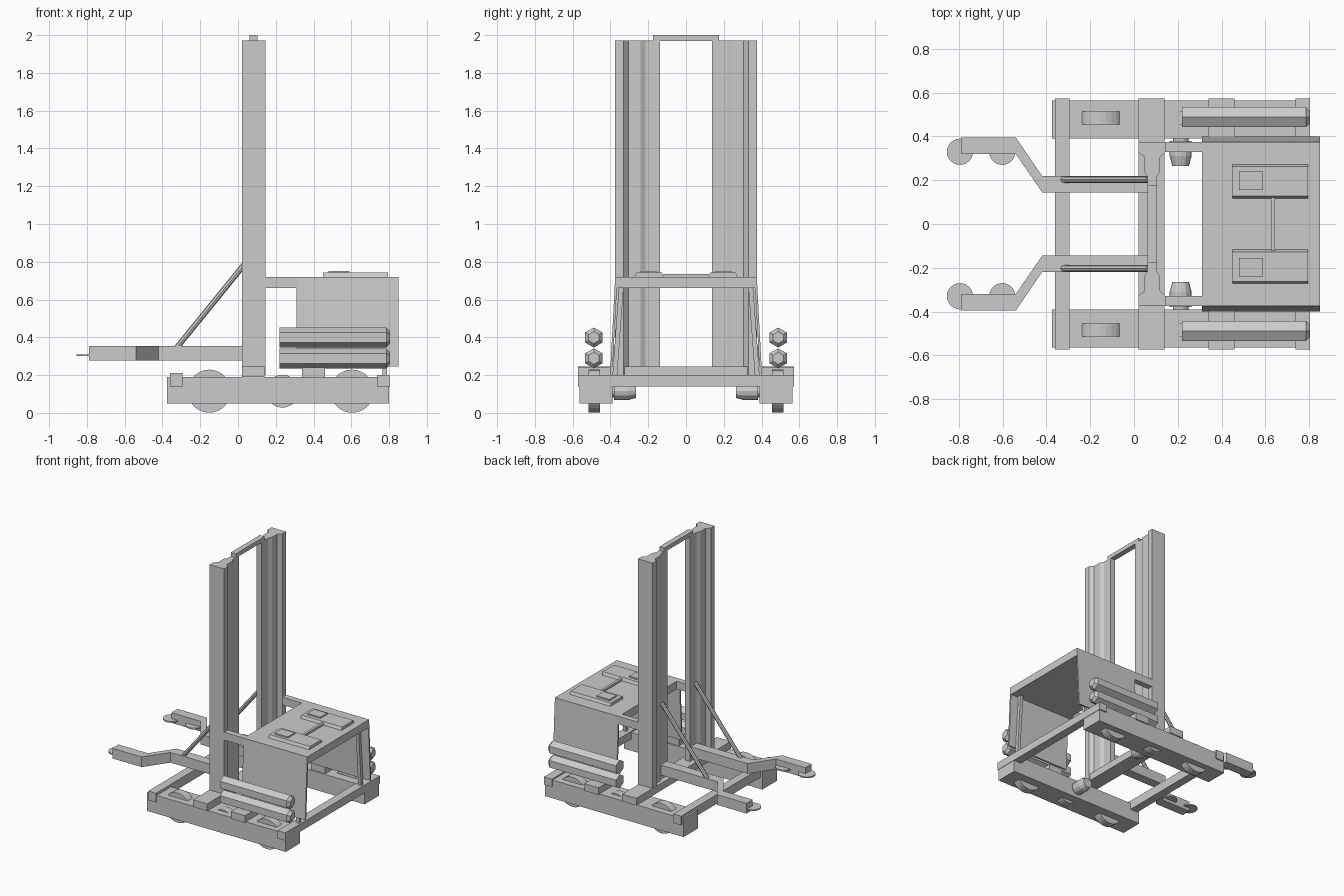
import bpy, bmesh, math
from mathutils import Vector

if "Cube" in bpy.data.objects:
    bpy.data.objects.remove(bpy.data.objects["Cube"])


def mesh_object(name, bm):
    bmesh.ops.recalc_face_normals(bm, faces=bm.faces)
    me = bpy.data.meshes.new(name)
    bm.to_mesh(me)
    bm.free()
    ob = bpy.data.objects.new(name, me)
    bpy.context.collection.objects.link(ob)
    return ob


def loft(name, rings):
    """Solid through matching rings of points, capped at both ends."""
    bm = bmesh.new()
    vs = [[bm.verts.new(p) for p in r] for r in rings]
    n = len(vs[0])
    for a, b in zip(vs, vs[1:]):
        for i in range(n):
            j = (i + 1) % n
            bm.faces.new((a[i], a[j], b[j], b[i]))
    bm.faces.new(vs[0])
    bm.faces.new(vs[-1])
    return mesh_object(name, bm)


def box(name, x0, x1, y0, y1, z0, z1):
    pts = [(x0, y0), (x1, y0), (x1, y1), (x0, y1)]
    return prism(name, pts, z0, z1)


def prism(name, pts, z0, z1):
    return loft(name, [[(x, y, z) for x, y in pts] for z in (z0, z1)])


def extrude_x(name, pts, x0, x1):
    return loft(name, [[(x, y, z) for y, z in pts] for x in (x0, x1)])


def lathe(name, start, direction, stations, sides, phase=0.0):
    """Round part along an axis; stations are (distance, radius)."""
    d = Vector(direction).normalized()
    u = Vector((0, 0, 1)) if abs(d.z) < 0.95 else Vector((1, 0, 0))
    u = (u - d * u.dot(d)).normalized()
    w = d.cross(u)
    rings = []
    for dist, r in stations:
        c = Vector(start) + d * dist
        rings.append([c + r * (math.cos(a) * u + math.sin(a) * w)
                      for a in (phase + 2 * math.pi * i / sides for i in range(sides))])
    return loft(name, rings)


def mirrored(ob):
    """Mirror a part to the other side of the truck."""
    m = ob.modifiers.new("mirror", 'MIRROR')
    m.use_axis = (False, True, False)
    m.use_mirror_merge = False
    return ob


# Chassis: side rails, cross bars and tube pads
mirrored(box("side_rail", -0.375, 0.80, 0.39, 0.564, 0.05, 0.19))
box("front_cross_bar", -0.36, -0.295, -0.573, 0.573, 0.14, 0.21)
box("middle_cross_bar", 0.02, 0.14, -0.573, 0.573, 0.19, 0.245)
box("rear_cross_bar", 0.737, 0.803, -0.573, 0.573, 0.14, 0.20)
mirrored(box("tube_pad", 0.34, 0.46, 0.40, 0.573, 0.185, 0.24))

# Wheels and drive motors
for name, x, r in (("front_wheel", -0.152, 0.114), ("drive_wheel", 0.235, 0.087),
                   ("rear_wheel", 0.604, 0.114)):
    w = mirrored(lathe(name, (x, 0.455, 0.115), (0, 1, 0), [(0, r), (0.06, r)], 28))
    w.location.z = 0
mirrored(lathe("drive_motor", (0.213, 0.40, 0.117), (0, -1, 0),
               [(0, 0.035), (0.02, 0.035), (0.02, 0.05), (0.09, 0.05), (0.135, 0.038)], 12))

# Mast columns with stepped channel profile
cx = 0.083
half = [(0.375, 0.062), (0.33, 0.062), (0.305, 0.036), (0.24, 0.036), (0.215, 0.021), (0.137, 0.021)]
profile = [(cx + h, y) for y, h in half] + [(cx - h, y) for y, h in reversed(half)]
mirrored(prism("mast_column", profile, 0.2, 1.972))
box("mast_top_bar", 0.062, 0.104, -0.175, 0.175, 1.968, 2.0)

# Fork arms, diagonal struts and gripper discs
arm = [(0.07, 0.22), (-0.42, 0.22), (-0.54, 0.395), (-0.79, 0.395),
       (-0.79, 0.32), (-0.54, 0.32), (-0.42, 0.145), (0.07, 0.145)]
mirrored(prism("fork_arm", arm, 0.277, 0.355))
a, b = Vector((-0.325, 0.203, 0.345)), Vector((0.065, 0.203, 0.825))
mirrored(lathe("arm_strut", a, b - a, [(0, 0.015), ((b - a).length, 0.015)], 8))
for x in (-0.795, -0.602):
    mirrored(lathe("grip_disc", (x, 0.33, 0.30), (0, 0, 1), [(0, 0.06), (0.01, 0.06)], 24))

# Housing: lid, flared side panels, rear posts, link arms to the mast
box("housing_lid", 0.31, 0.85, -0.375, 0.375, 0.66, 0.72)
mirrored(extrude_x("side_panel", [(0.375, 0.715), (0.363, 0.715), (0.388, 0.245), (0.40, 0.245)],
                   0.31, 0.85))
mirrored(extrude_x("rear_post", [(0.355, 0.67), (0.33, 0.67), (0.365, 0.19), (0.39, 0.19)],
                   0.765, 0.79))
mirrored(box("link_arm", 0.13, 0.32, 0.33, 0.375, 0.66, 0.72))

# Control plates on the lid
mirrored(extrude_x("control_plate", [(0.275, 0.715), (0.263, 0.742), (0.127, 0.742), (0.115, 0.715)],
                   0.45, 0.795))
mirrored(box("control_block", 0.48, 0.59, 0.155, 0.24, 0.735, 0.752))
box("control_link", 0.625, 0.645, -0.12, 0.12, 0.715, 0.735)

# Stacked hexagonal tubes on both sides
for name, z in (("lower_tube", 0.289), ("upper_tube", 0.399)):
    mirrored(lathe(name, (0.22, 0.488, z), (1, 0, 0),
                   [(0, 0.053), (0.565, 0.053), (0.585, 0.032)], 6))
